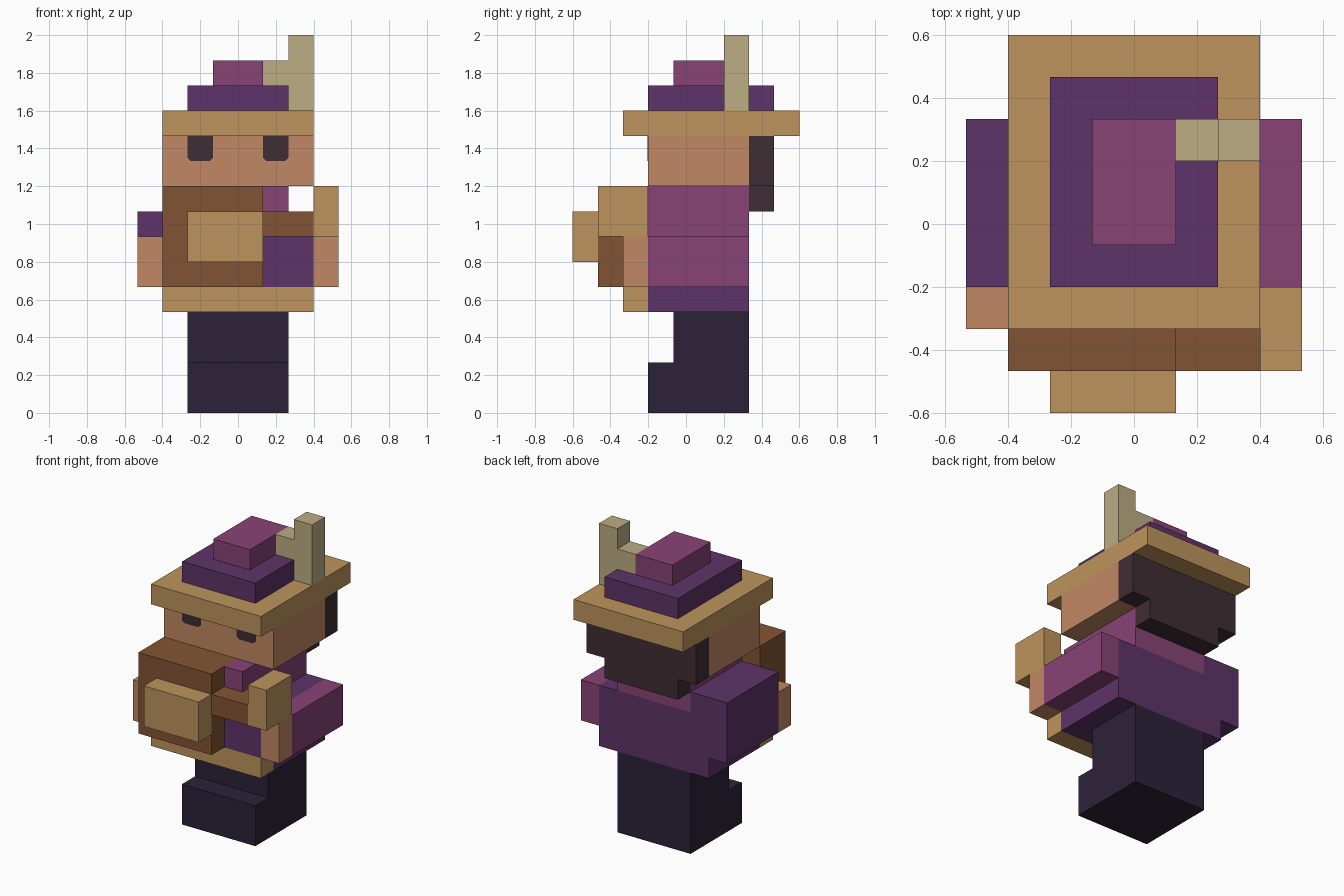
import bpy, bmesh

cube = bpy.data.objects.get("Cube")
if cube:
    bpy.data.objects.remove(cube, do_unlink=True)

U = 2 / 15          # edge of one block
Y_MID = 4.5         # depth index that lies on y = 0


def linear(c):
    c /= 255
    return c / 12.92 if c <= 0.04045 else ((c + 0.055) / 1.055) ** 2.4


def material(name, r, g, b):
    colour = (linear(r), linear(g), linear(b), 1)
    m = bpy.data.materials.new(name)
    m.use_nodes = True
    m.diffuse_color = colour
    bsdf = next(n for n in m.node_tree.nodes if n.type == 'BSDF_PRINCIPLED')
    bsdf.inputs["Base Color"].default_value = colour
    return m


straw = material("straw", 190, 148, 92)
purple = material("purple", 94, 51, 104)
plum = material("plum", 136, 67, 118)
skin = material("skin", 193, 135, 99)
wood = material("wood", 130, 84, 51)
hair = material("dark_hair", 64, 45, 52)
navy = material("dark_trousers", 44, 34, 57)
feather = material("feather", 189, 173, 133)


def make_object(name, bm, mat):
    bmesh.ops.recalc_face_normals(bm, faces=bm.faces[:])
    mesh = bpy.data.meshes.new(name)
    bm.to_mesh(mesh)
    bm.free()
    mesh.materials.append(mat)
    bpy.context.collection.objects.link(bpy.data.objects.new(name, mesh))


def block(name, mat, x, y, z):
    """Box from (min, max) ranges counted in blocks; depth counts from the front."""
    bm = bmesh.new()
    bmesh.ops.create_cube(bm, size=1)
    for v in bm.verts:
        v.co = [(r[0] if c < 0 else r[1]) * U for c, r in zip(v.co, (x, y, z))]
        v.co.y -= Y_MID * U
    make_object(name, bm, mat)


def eye(name, x):
    """Thin plate with clipped lower corners on the front of the face."""
    c = 0.12
    outline = [(x, 11), (x, 10 + c), (x + c, 10), (x + 1 - c, 10), (x + 1, 10 + c), (x + 1, 11)]
    bm = bmesh.new()
    y = (3 - Y_MID) * U
    face = bm.faces.new([bm.verts.new((px * U, y, pz * U)) for px, pz in outline])
    out = bmesh.ops.extrude_face_region(bm, geom=[face])["geom"]
    bmesh.ops.translate(bm, vec=(0, -0.004, 0),
                        verts=[g for g in out if isinstance(g, bmesh.types.BMVert)])
    make_object(name, bm, mat=hair)


# Legs and feet
block("feet", navy, (-2, 2), (3, 7), (0, 2))
block("legs", navy, (-2, 2), (4, 7), (2, 4))

# Tunic
block("tunic_hem", purple, (-3, 3), (3, 7), (4, 5))
block("tunic_front_trim", straw, (-3, 3), (2, 3), (4, 5))
block("torso", purple, (-3, 3), (3, 7), (5, 7))
block("collar", plum, (-2, 2), (3, 7), (7, 9))
block("right_shoulder", purple, (-3, -2), (3, 7), (7, 8))
block("collar_tip", plum, (1, 2), (2, 3), (8, 9))

# Arms and hands
block("right_arm", purple, (-4, -3), (3, 7), (5, 8))
block("left_arm", plum, (3, 4), (3, 7), (5, 7))
block("left_sleeve", purple, (1, 3), (2, 3), (5, 7))
block("right_hand", skin, (-4, -3), (2, 3), (5, 7))
block("left_hand", skin, (3, 4), (2, 3), (5, 7))

# Lute held across the chest
block("lute_body", wood, (-3, 1), (1, 3), (5, 9))
block("lute_soundboard", straw, (-2, 1), (0, 1), (6, 8))
block("lute_neck", wood, (1, 3), (1, 3), (7, 8))
block("lute_head", straw, (3, 4), (1, 3), (7, 9))

# Head, eyes and hair
block("head", skin, (-3, 3), (3, 7), (9, 11))
eye("right_eye", -2)
eye("left_eye", 1)
block("hair_back", hair, (-3, 3), (7, 8), (9, 11))
block("hair_nape", hair, (-2, 2), (7, 8), (8, 9))

# Hat with feather
block("hat_brim", straw, (-3, 3), (2, 9), (11, 12))
block("hat_band", purple, (-2, 2), (3, 8), (12, 13))
block("hat_crown", plum, (-1, 1), (4, 7), (13, 14))
block("feather_base", feather, (1, 2), (6, 7), (13, 14))
block("feather_plume", feather, (2, 3), (6, 7), (12, 15))
